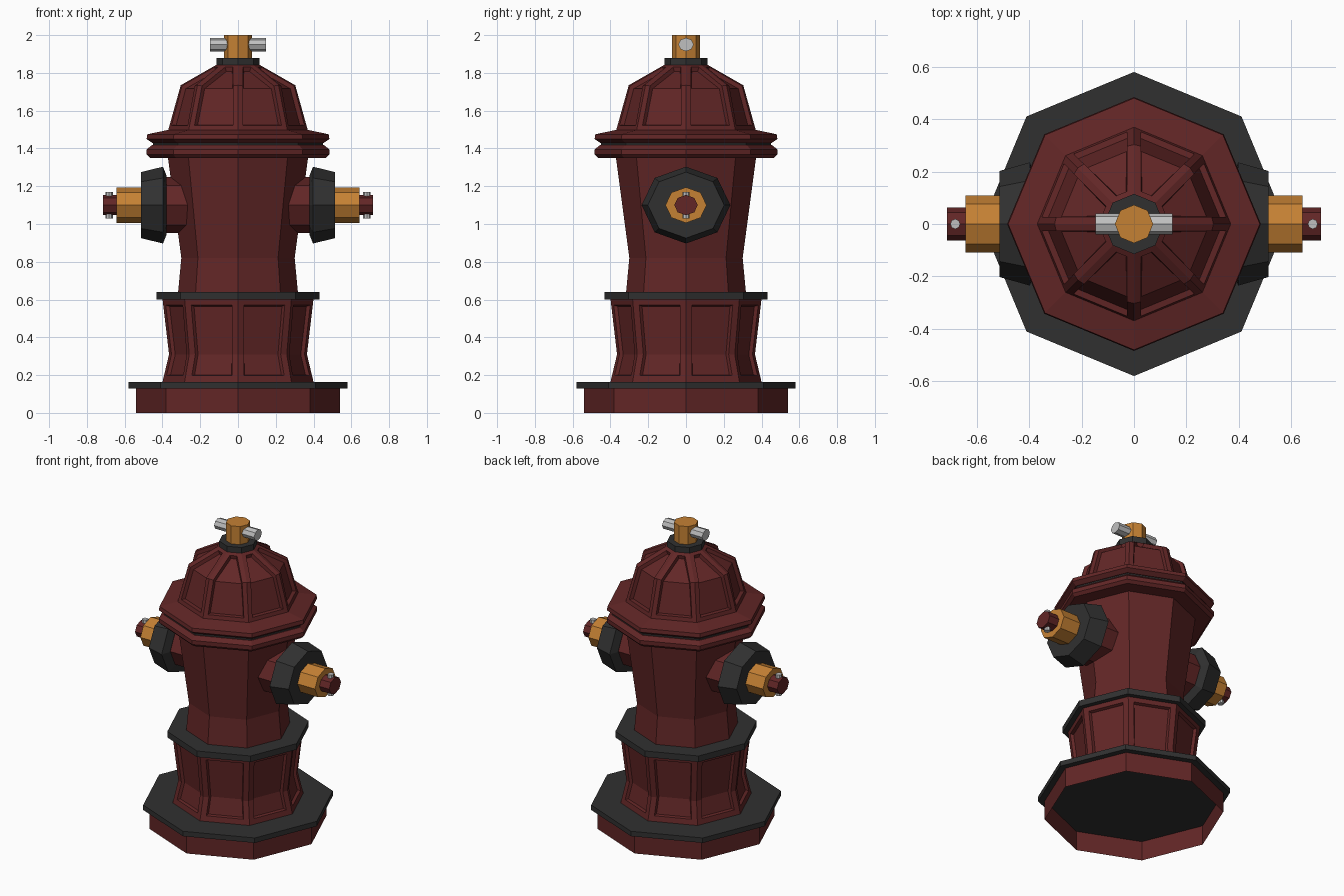
import bpy, bmesh, math

if "Cube" in bpy.data.objects:
    bpy.data.objects.remove(bpy.data.objects["Cube"])


def material(name, rgb):
    m = bpy.data.materials.new(name)
    m.diffuse_color = (*rgb, 1)
    m.use_nodes = True
    m.node_tree.nodes["Principled BSDF"].inputs["Base Color"].default_value = m.diffuse_color
    return m


RED = material("dark_red", (0.122, 0.0194, 0.0194))
GRAY = material("charcoal", (0.030, 0.030, 0.030))
BRASS = material("brass", (0.56, 0.22, 0.034))
STEEL = material("steel", (0.53, 0.53, 0.53))

SQUASH = 0.865  # side fittings are slightly flattened in height


def upright(x, y, h):
    return (x, y, h)


def lathe(name, profile, mat, place=upright, caps=(True, True), panel=None):
    """Eight-sided turned part from (radius, height) points; panel = (frame, bevel, depth)."""
    n = 8
    bm = bmesh.new()
    rings = []
    for r, h in profile:
        rings.append([bm.verts.new(place(r * math.cos(2 * math.pi * i / n),
                                         r * math.sin(2 * math.pi * i / n), h))
                      for i in range(n)])
    facets = [[] for _ in range(n)]
    for a, b in zip(rings, rings[1:]):
        for i in range(n):
            j = (i + 1) % n
            facets[i].append(bm.faces.new((a[i], a[j], b[j], b[i])))
    if caps[0]:
        bm.faces.new(rings[0][::-1])
    if caps[1]:
        bm.faces.new(rings[-1])
    bmesh.ops.recalc_face_normals(bm, faces=bm.faces[:])
    if panel:
        frame, bevel, depth = panel
        for group in facets:
            bmesh.ops.inset_region(bm, faces=group, thickness=frame,
                                   use_even_offset=True, use_boundary=True)
            bmesh.ops.inset_region(bm, faces=group, thickness=bevel, depth=-depth,
                                   use_even_offset=True, use_boundary=True)
    me = bpy.data.meshes.new(name)
    bm.to_mesh(me)
    bm.free()
    me.materials.append(mat)
    ob = bpy.data.objects.new(name, me)
    bpy.context.collection.objects.link(ob)
    return ob


# Base: hollow skirt with a plate on top
lathe("base_skirt", [(0.54, 0), (0.54, 0.13)], RED, caps=(False, False))
lathe("base_plate", [(0.58, 0.13), (0.58, 0.163)], GRAY)

# Panelled lower barrel and its ring
lathe("lower_barrel", [(0.40, 0.163), (0.365, 0.31), (0.40, 0.605)], RED,
      panel=(0.035, 0.008, 0.018))
lathe("barrel_ring", [(0.432, 0.60), (0.432, 0.64)], GRAY)

# Upper barrel
lathe("upper_barrel", [(0.318, 0.63), (0.30, 0.82), (0.372, 1.36)], RED)

# Double flange with a dark gasket between
lathe("lower_flange", [(0.465, 1.35), (0.484, 1.368), (0.484, 1.395), (0.455, 1.418)], RED)
lathe("flange_gasket", [(0.45, 1.41), (0.45, 1.437)], GRAY)
lathe("upper_flange", [(0.455, 1.43), (0.484, 1.45), (0.48, 1.475), (0.37, 1.498)], RED)

# Panelled bonnet, cap and operating nut
lathe("bonnet", [(0.37, 1.495), (0.303, 1.735), (0.11, 1.845)], RED,
      panel=(0.028, 0.008, 0.022))
lathe("bonnet_cap", [(0.115, 1.84), (0.115, 1.88)], GRAY)
lathe("top_nut", [(0.073, 1.87), (0.073, 2.0)], BRASS)
lathe("top_bar", [(0.041, -0.147), (0.041, 0.147)], STEEL,
      place=lambda x, y, h: (h, x, 1.95 + y * SQUASH))

# Side outlets, left and right
for side, s in (("left", -1), ("right", 1)):
    def outlet(x, y, h, s=s):
        return (s * h, x, 1.10 + y * SQUASH)

    lathe(side + "_neck", [(0.171, 0.20), (0.171, 0.40)], RED, outlet)
    lathe(side + "_collar", [(0.18, 0.378), (0.235, 0.397), (0.202, 0.514)], GRAY, outlet)
    lathe(side + "_outlet_cap", [(0.109, 0.50), (0.109, 0.642)], BRASS, outlet)
    lathe(side + "_outlet_tip", [(0.062, 0.63), (0.062, 0.714)], RED, outlet)
    lathe(side + "_outlet_pin", [(0.019, 1.03), (0.019, 1.17)], STEEL,
          place=lambda x, y, h, s=s: (x + s * 0.682, y, h))
